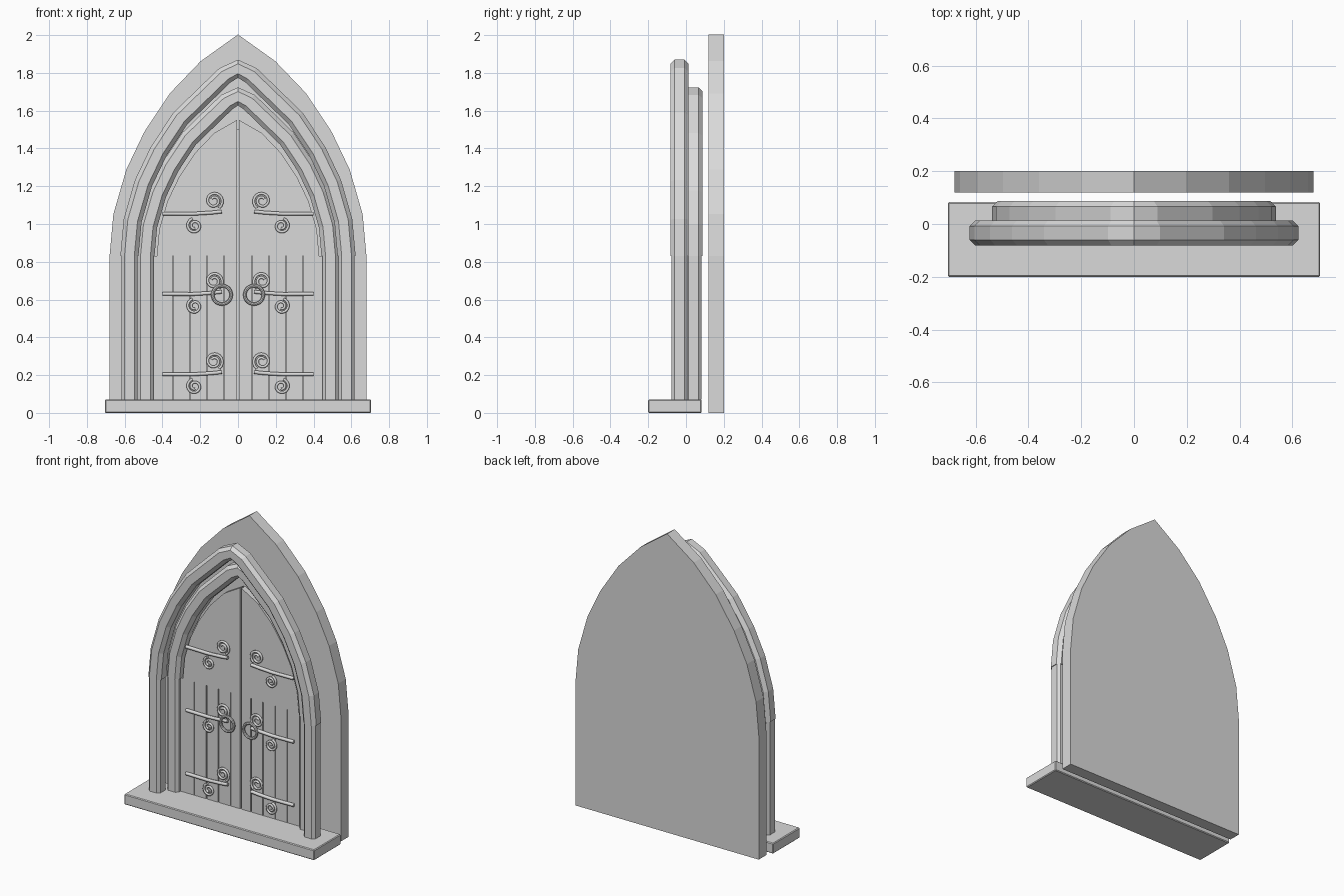
import bpy, bmesh, math
from mathutils import Vector

if "Cube" in bpy.data.objects:
    bpy.data.objects.remove(bpy.data.objects["Cube"])

grey = bpy.data.materials.new("stone_grey")
grey.diffuse_color = (0.7, 0.7, 0.7, 1)
grey.use_nodes = True
grey.node_tree.nodes["Principled BSDF"].inputs["Base Color"].default_value = grey.diffuse_color

SPRING, RISE = 0.83, 1.725
ARCH = [(1, 0), (.97, .19), (.87, .39), (.73, .56), (.53, .735), (.29, .88), (0, 1)]
SOFT = ARCH[:5] + [(.29, .87), (.12, .965), (0, 1)]


def arch(k, unit=ARCH):
    """Right half of the pointed arch, from springing line to apex."""
    return [(k * x, SPRING + k * RISE * z) for x, z in unit]


def finish(name, bm):
    bmesh.ops.recalc_face_normals(bm, faces=bm.faces)
    me = bpy.data.meshes.new(name)
    bm.to_mesh(me)
    bm.free()
    me.materials.append(grey)
    ob = bpy.data.objects.new(name, me)
    bpy.context.collection.objects.link(ob)
    return ob


def prism(name, outline, y0, y1):
    """Extrude an xz outline from y0 to y1."""
    bm = bmesh.new()
    face = bm.faces.new([bm.verts.new((x, y0, z)) for x, z in outline])
    ext = bmesh.ops.extrude_face_region(bm, geom=[face])
    vs = [e for e in ext["geom"] if isinstance(e, bmesh.types.BMVert)]
    bmesh.ops.translate(bm, verts=vs, vec=(0, y1 - y0, 0))
    return finish(name, bm)


def box(name, x0, x1, y0, y1, z0, z1):
    return prism(name, [(x0, z0), (x1, z0), (x1, z1), (x0, z1)], y0, y1)


def octagon(h, c):
    """Square of half size h with corners cut by c."""
    a = h - c
    return [(h, -a), (h, a), (a, h), (-a, h), (-h, a), (-h, -a), (-a, -h), (a, -h)]


def loft(name, rings):
    bm = bmesh.new()
    loops = [[bm.verts.new(p) for p in r] for r in rings]
    for a, b in zip(loops, loops[1:]):
        for i in range(len(a)):
            j = (i + 1) % len(a)
            bm.faces.new((a[i], a[j], b[j], b[i]))
    bm.faces.new(loops[0])
    bm.faces.new(loops[-1])
    return finish(name, bm)


def arch_moulding(name, k, yc):
    half = arch(k, SOFT)
    path = [Vector(p) for p in half + [(-x, z) for x, z in half[-2::-1]]]
    rings = []
    for i, p in enumerate(path):
        t = (path[min(i + 1, len(path) - 1)] - path[max(i - 1, 0)]).normalized()
        if i in (0, len(path) - 1):
            t = Vector((0, 1 if i == 0 else -1))
        n = Vector((t.y, -t.x))
        rings.append([(p.x + n.x * u, yc + v, p.y + n.y * u) for u, v in octagon(.048, .022)])
    loft(name, rings)


def rod(name, pts, r):
    cu = bpy.data.curves.new(name, "CURVE")
    cu.dimensions = "3D"
    cu.bevel_depth, cu.bevel_resolution, cu.use_fill_caps = r, 1, True
    sp = cu.splines.new("POLY")
    sp.points.add(len(pts) - 1)
    for q, p in zip(sp.points, pts):
        q.co = (*p, 1)
    cu.materials.append(grey)
    bpy.context.collection.objects.link(bpy.data.objects.new(name, cu))


def scroll(name, s, cx, cz, r0, r1, start, turn):
    pts = []
    for i in range(29):
        t = i / 28
        a, r = math.radians(start - turn * t), r0 + (r1 - r0) * t
        pts.append((s * (cx + r * math.cos(a)), .02, cz + r * math.sin(a)))
    rod(name, pts, .008)


# Back slab
right = [(.68, 0)] + arch(.68)
prism("back_slab", right + [(-x, z) for x, z in right[-2::-1]], .12, .2)

# Door step
step = box("door_step", -.705, .705, -.2, .083, 0, .07)
bev = step.modifiers.new("soft_edges", "BEVEL")
bev.width, bev.segments = .005, 1

# Two stepped arch mouldings on columns
for label, k, yc in (("outer", .575, -.034), ("inner", .49, .04)):
    arch_moulding(label + "_arch", k, yc)
    for s in (-1, 1):
        loft(label + "_column", [[(s * k + u, yc + v, z) for u, v in octagon(.043, .017)]
                                 for z in (.07, SPRING)])

# Door leaves with planks below the springing line
GAP = .005
seams = [GAP, .075, .165, .255, .345, .465]
top = [(GAP, SPRING)] + arch(.43)[:-1] + [(GAP, 1.551)]
for s in (-1, 1):
    prism("door_leaf_top", [(s * x, z) for x, z in top], .03, .07)
    box("door_leaf_back", s * GAP, s * .465, .042, .07, .07, SPRING)
    for i in range(5):
        a = seams[i] + (.003 if i else 0)
        b = seams[i + 1] - (.003 if i < 4 else 0)
        box("door_plank", s * a, s * b, .03, .045, .07, SPRING)
box("door_seam_strip", -.02, .02, .055, .075, .07, 1.5)

# Strap hinges with scrolls, and ring handles
for s in (-1, 1):
    for z in (1.05, .625, .2):
        rod("hinge_strap", [(s * .4, .022, z + .005), (s * .24, .02, z + .004),
                            (s * .14, .018, z + .01), (s * .087, .016, z + .016)], .011)
        scroll("upper_scroll", s, .127, z + .073, .047, .016, 235, 560)
        scroll("lower_scroll", s, .23, z - .06, .04, .013, 75, 540)
    bpy.ops.mesh.primitive_torus_add(location=(s * .085, .008, .625), rotation=(math.pi / 2, 0, 0),
                                     major_radius=.049, minor_radius=.009,
                                     major_segments=28, minor_segments=8)
    ring = bpy.context.object
    ring.name = "ring_handle"
    ring.data.materials.append(grey)
    bpy.ops.object.shade_smooth_by_angle()
